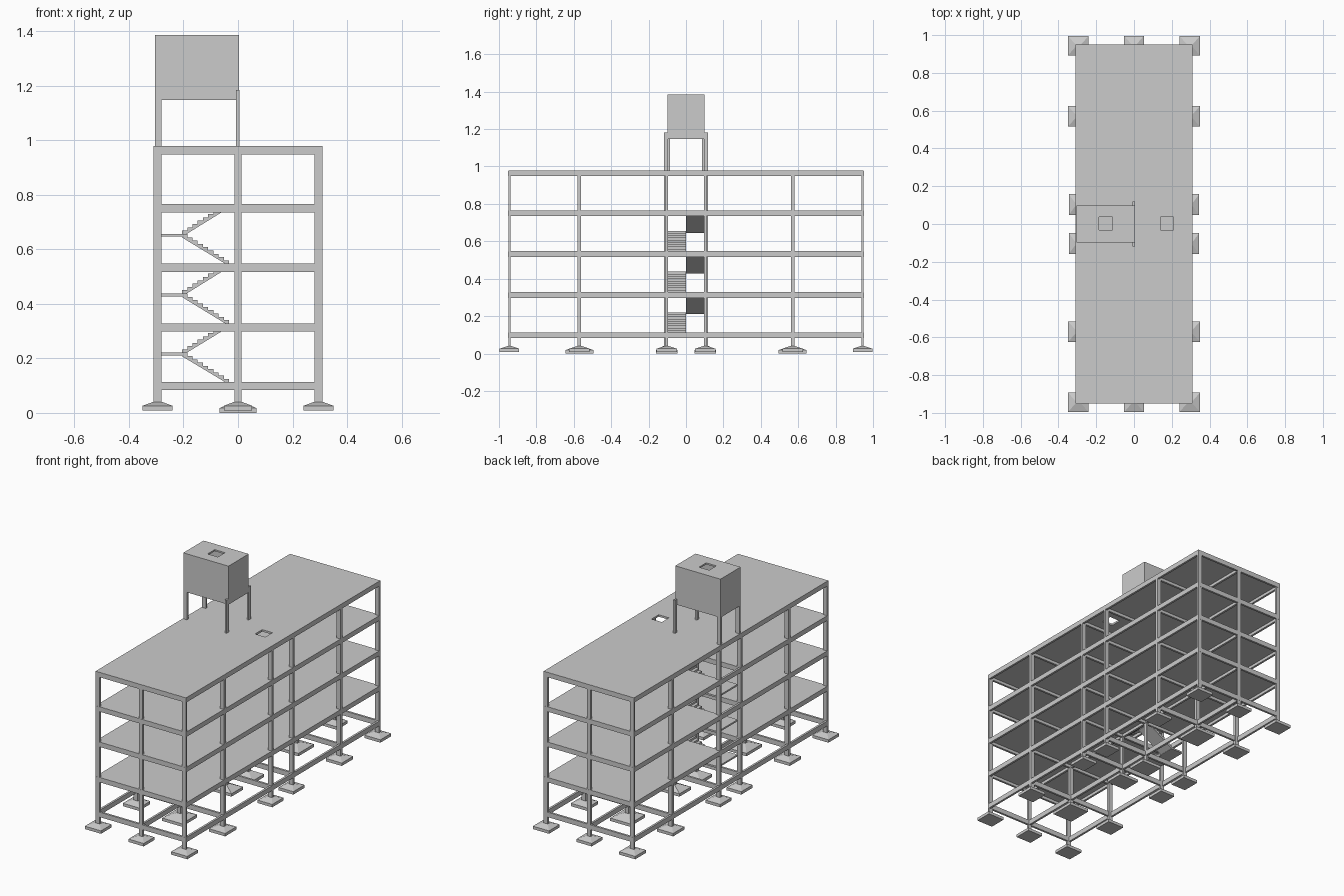
import bpy, bmesh
from mathutils import Vector

if "Cube" in bpy.data.objects:
    bpy.data.objects.remove(bpy.data.objects["Cube"])


def make(name, bm):
    bmesh.ops.recalc_face_normals(bm, faces=bm.faces)
    me = bpy.data.meshes.new(name)
    bm.to_mesh(me)
    bm.free()
    ob = bpy.data.objects.new(name, me)
    bpy.context.collection.objects.link(ob)
    return ob


def add_box(bm, x0, x1, y0, y1, z0, z1):
    vs = bmesh.ops.create_cube(bm, size=1)["verts"]
    for v in vs:
        v.co = Vector(((x0 + x1) / 2 + v.co.x * (x1 - x0),
                       (y0 + y1) / 2 + v.co.y * (y1 - y0),
                       (z0 + z1) / 2 + v.co.z * (z1 - z0)))
    return vs


def rect(x0, x1, y0, y1):
    return [(x0, y0), (x1, y0), (x1, y1), (x0, y1)]


def plate_with_hole(name, outer, hole, z0, z1):
    bm = bmesh.new()
    loops = [[bm.verts.new((x, y, z)) for x, y in rect(*r)]
             for r, z in ((outer, z0), (outer, z1), (hole, z1), (hole, z0))]
    for a, b in zip(loops, loops[1:] + loops[:1]):
        for i in range(4):
            j = (i + 1) % 4
            bm.faces.new((a[i], a[j], b[j], b[i]))
    return make(name, bm)


def prism_xz(name, pts, y0, y1):
    bm = bmesh.new()
    f = bm.faces.new([bm.verts.new((x, y0, z)) for x, z in pts])
    ext = bmesh.ops.extrude_face_region(bm, geom=[f])["geom"]
    for v in ext:
        if isinstance(v, bmesh.types.BMVert):
            v.co.y = y1
    return make(name, bm)


HX, HY = 0.309, 0.95
LEVELS = [0.113, 0.328, 0.547, 0.765, 0.978]   # top of each beam grid
BEAM_D, BEAM_W, SLAB_T = 0.03, 0.013, 0.012
ROWS = [-0.944, -0.57, -0.103, 0.103, 0.57, 0.944]

# Columns and stepped pyramid footings
for r, y in enumerate(ROWS):
    for c, x in enumerate((-0.295, 0.0, 0.295)):
        edge, core, mid = abs(y) > 0.9, abs(y) < 0.2, x == 0
        # column half sizes
        cx = 0.012 if mid else 0.014
        cy = 0.006 if edge else (0.009 if not core else 0.007)
        if mid and core:
            cx, cy = 0.006, 0.011
        cyc = y + (0.004 if y > 0 else -0.004) if mid and core else y
        bm = bmesh.new()
        add_box(bm, x - cx, x + cx, cyc - cy, cyc + cy, 0.03, LEVELS[-1] - 0.003)
        make(f"column_{r}_{c}", bm)
        # footing half sizes
        fx, fy, z0 = 0.055, 0.055, 0.008
        if edge:
            fy = 0.052
        if mid and not edge:
            fx, fy, z0 = 0.067, (0.057 if core else 0.075), 0.0
        if mid and edge:
            fx = 0.052
        if not mid and core:
            fx = 0.05
        fyc = max(-1 + fy, min(1 - fy, y))
        bm = bmesh.new()
        add_box(bm, x - fx, x + fx, fyc - fy, fyc + fy, z0, z0 + 0.018)
        top = max(bm.faces, key=lambda f: f.calc_center_median().z)
        new = bmesh.ops.extrude_face_region(bm, geom=[top])["geom"]
        bmesh.ops.delete(bm, geom=[top], context="FACES_ONLY")
        for v in new:
            if isinstance(v, bmesh.types.BMVert):
                sx = 1 if v.co.x > x else -1
                sy = 1 if v.co.y > fyc else -1
                v.co = Vector((x + sx * (cx + 0.003), cyc + sy * (cy + 0.003), 0.04))
        make(f"footing_{r}_{c}", bm)

# Beam grids on every level
for i, z in enumerate(LEVELS):
    bm = bmesh.new()
    h = BEAM_W / 2
    top = z - (0.001 if i else 0)
    for x in (-HX + h, 0, HX - h):
        add_box(bm, x - h, x + h, -HY, HY, z - BEAM_D, top)
    for y in ROWS:
        add_box(bm, -HX, HX, y - h, y + h, z - BEAM_D, top)
    make(f"beams_{i}", bm)

# Floor slabs with stairwell opening, roof slab with hatch
for i, z in enumerate(LEVELS[1:4]):
    plate_with_hole(f"floor_slab_{i}", (-HX, HX, -HY, HY),
                    (-0.296, -0.03, -0.097, 0.097), z - SLAB_T, z)
plate_with_hole("roof_slab", (-HX, HX, -HY, HY),
                (0.14, 0.21, -0.033, 0.037), LEVELS[4] - SLAB_T, LEVELS[4])

# Stairs: two flights and a landing per storey
STEPS, X_IN, X_OUT, WAIST = 9, -0.033, -0.205, 0.013
for i in range(3):
    z0, z1 = LEVELS[i], LEVELS[i + 1]
    zm = (z0 + z1) / 2
    run = (X_OUT - X_IN) / STEPS
    for name, xs, dx, za, zb, y0, y1 in (
            ("lower_flight", X_IN, run, z0, zm, -0.098, -0.001),
            ("upper_flight", X_OUT, -run, zm, z1, 0.001, 0.098)):
        rise = (zb - za) / STEPS
        pts = [(xs, za)]
        for s in range(STEPS):
            pts.append((xs + s * dx, za + (s + 1) * rise))
            pts.append((xs + (s + 1) * dx, za + (s + 1) * rise))
        pts += [(xs + STEPS * dx, zb - WAIST), (xs, za - WAIST * 0.8)]
        if name == "lower_flight":
            pts[-1] = (xs + 0.4 * dx, za - 0.004)
        prism_xz(f"{name}_{i}", pts, y0, y1)
    bm = bmesh.new()
    add_box(bm, -0.285, X_OUT + 0.003, -0.098, 0.098, zm - 0.01, zm)
    make(f"landing_{i}", bm)

# Water tank: hollow box, top plate with hatch
TX0, TX1, TY, TZ0, TZ1, W = -0.305, 0.004, 0.099, 1.148, 1.386, 0.01
plate_with_hole("tank_lid", (TX0, TX1, -TY, TY),
                (-0.185, -0.115, -0.033, 0.037), TZ1 - W, TZ1)
plate_with_hole("tank_walls", (TX0, TX1, -TY, TY),
                (TX0 + W, TX1 - W, -TY + W, TY - W), TZ0, TZ1 - W)
bm = bmesh.new()
add_box(bm, TX0 + W, TX1 - W, -TY + W, TY - W, TZ0, TZ0 + W)
make("tank_floor", bm)

# Tank legs
for n, s in (("front", -1), ("back", 1)):
    bm = bmesh.new()
    add_box(bm, -0.305, -0.28, *sorted((s * 0.085, s * 0.099)), 0.97, TZ0)
    make(f"tank_leg_left_{n}", bm)
    bm = bmesh.new()
    add_box(bm, -0.007, 0.005, *sorted((s * 0.096, s * 0.118)), 0.97, 1.183)
    make(f"tank_leg_right_{n}", bm)
